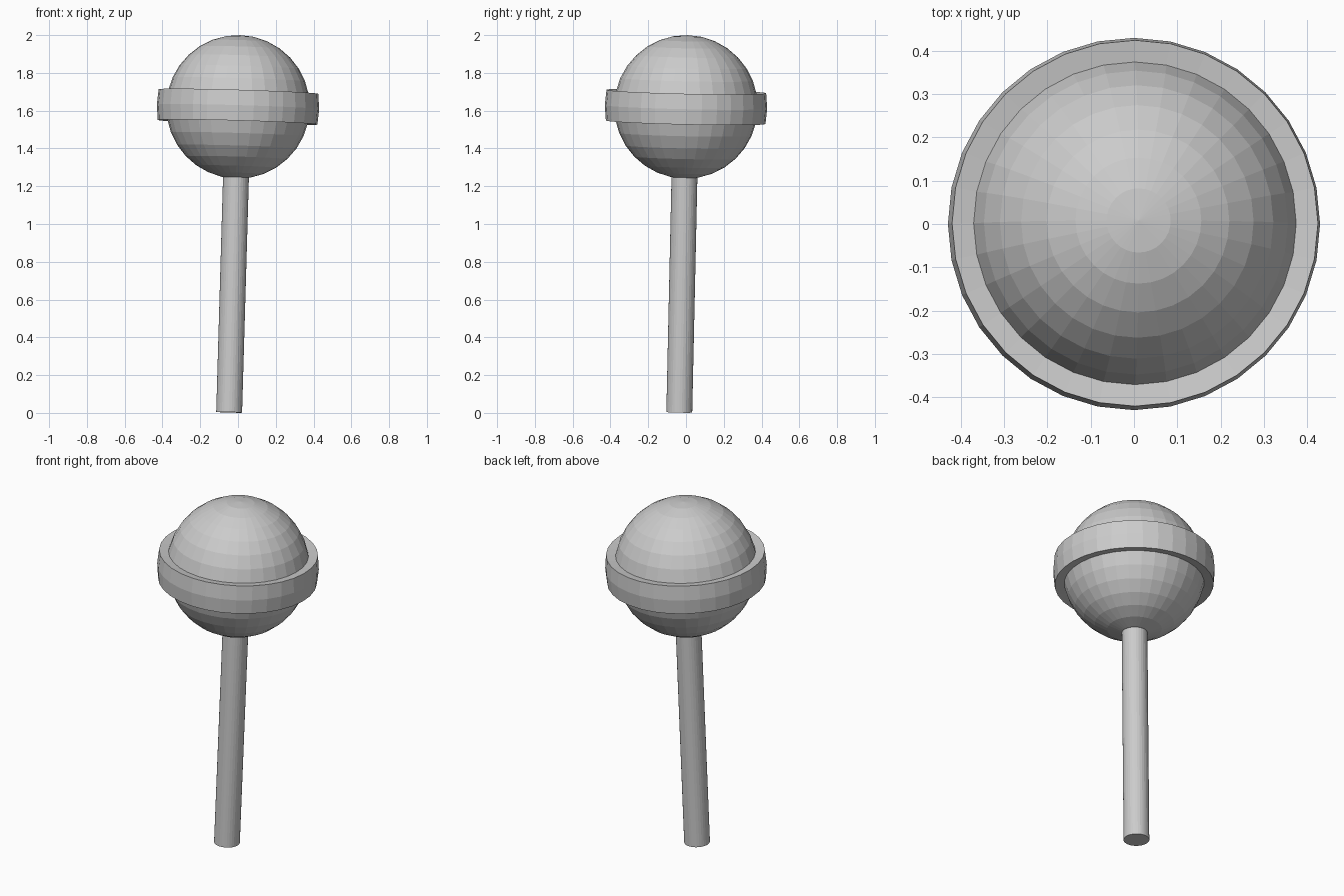
import bpy, bmesh, math
from mathutils import Vector, Matrix

if "Cube" in bpy.data.objects:
    bpy.data.objects.remove(bpy.data.objects["Cube"])

SEG, RINGS = 32, 16
R_CANDY, R_STICK, LENGTH = 0.38, 0.0685, 1.618

# shared leaning frame: origin at the candy centre, z along the stick
axis = Vector((0.029, 0.022, 1)).normalized()
lean = Vector((0, 0, 1)).rotation_difference(axis).to_matrix().to_4x4()
FRAME = Matrix.Translation((0, 0, 1.62)) @ lean


def add_object(name, bm):
    bmesh.ops.recalc_face_normals(bm, faces=bm.faces[:])
    mesh = bpy.data.meshes.new(name)
    bm.to_mesh(mesh)
    bm.free()
    obj = bpy.data.objects.new(name, mesh)
    bpy.context.collection.objects.link(obj)
    obj.matrix_world = FRAME
    return obj


# candy ball with a raised rim grown from its two equator rows
bm = bmesh.new()
bmesh.ops.create_uvsphere(bm, u_segments=SEG, v_segments=RINGS, radius=R_CANDY)
band = [f for f in bm.faces if abs(f.calc_center_median().z) < 0.06]
rim = bmesh.ops.extrude_face_region(bm, geom=band)["geom"]
for v in (g for g in rim if isinstance(g, bmesh.types.BMVert)):
    flat = Vector((v.co.x, v.co.y, 0)).normalized()
    v.co += flat * 0.05
    v.co.z *= 1.1
bmesh.ops.delete(bm, geom=[f for f in band if f.is_valid], context='FACES')
add_object("candy", bm)

# stick
bm = bmesh.new()
top = -R_CANDY * math.cos(math.pi / RINGS) + 0.01
depth = LENGTH + top
bmesh.ops.create_cone(bm, cap_ends=True, segments=SEG, radius1=R_STICK,
                      radius2=R_STICK, depth=depth,
                      matrix=Matrix.Translation((0, 0, top - depth / 2)))
add_object("stick", bm)
